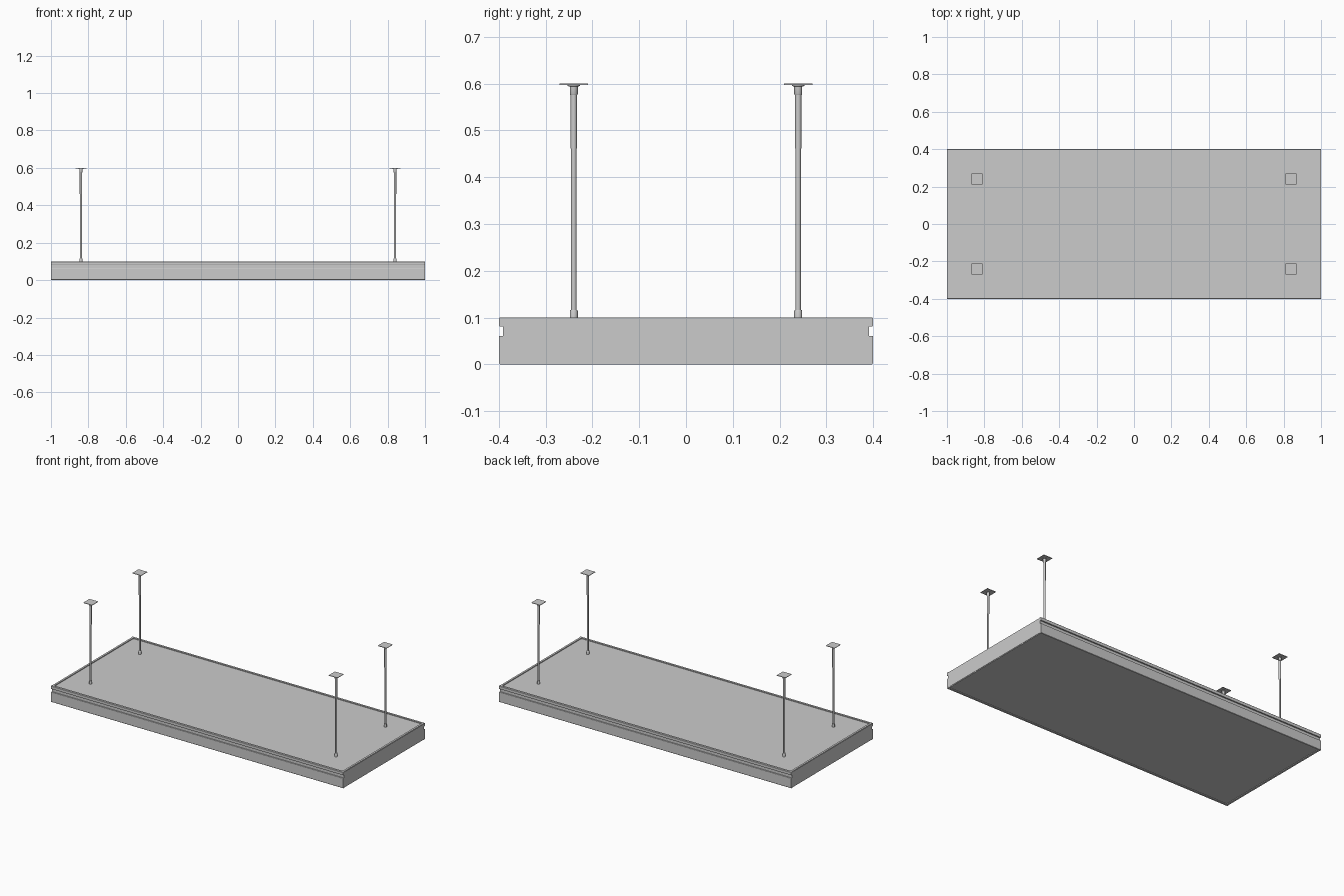
import bpy, bmesh
from math import pi

if "Cube" in bpy.data.objects:
    bpy.data.objects.remove(bpy.data.objects["Cube"])


def make_object(name, bm, smooth=False):
    bmesh.ops.recalc_face_normals(bm, faces=bm.faces)
    mesh = bpy.data.meshes.new(name)
    bm.to_mesh(mesh)
    bm.free()
    obj = bpy.data.objects.new(name, mesh)
    bpy.context.collection.objects.link(obj)
    if smooth:
        bpy.ops.object.select_all(action='DESELECT')
        obj.select_set(True)
        bpy.context.view_layer.objects.active = obj
        bpy.ops.object.shade_smooth_by_angle(angle=pi / 6)
    return obj


def box(name, x0, x1, y0, y1, z0, z1):
    bm = bmesh.new()
    bmesh.ops.create_cube(bm, size=1)
    for v in bm.verts:
        v.co = ((x0 + x1) / 2 + v.co.x * (x1 - x0),
                (y0 + y1) / 2 + v.co.y * (y1 - y0),
                (z0 + z1) / 2 + v.co.z * (z1 - z0))
    return make_object(name, bm)


def extrude_x(name, profile, x0, x1):
    # profile is a closed list of (y, z) points
    bm = bmesh.new()
    face = bm.faces.new([bm.verts.new((x0, y, z)) for y, z in profile])
    res = bmesh.ops.extrude_face_region(bm, geom=[face])
    verts = [g for g in res['geom'] if isinstance(g, bmesh.types.BMVert)]
    bmesh.ops.translate(bm, verts=verts, vec=(x1 - x0, 0, 0))
    return make_object(name, bm)


def lathe(name, profile, x, y, sides=24):
    # profile is an open list of (radius, z) points from axis to axis
    bm = bmesh.new()
    pts = [bm.verts.new((r, 0, z)) for r, z in profile]
    edges = [bm.edges.new(p) for p in zip(pts, pts[1:])]
    bmesh.ops.spin(bm, geom=pts + edges, cent=(0, 0, 0), axis=(0, 0, 1),
                   angle=2 * pi, steps=sides)
    bmesh.ops.remove_doubles(bm, verts=bm.verts, dist=1e-5)
    bmesh.ops.translate(bm, verts=bm.verts, vec=(x, y, 0))
    return make_object(name, bm, smooth=True)


# Grooved side rails with small rounded corners
rail = [(0.386, 0), (0.398, 0), (0.4, 0.002), (0.4, 0.059), (0.399, 0.061),
        (0.391, 0.061), (0.391, 0.081), (0.399, 0.081), (0.4, 0.083),
        (0.4, 0.098), (0.398, 0.1), (0.386, 0.1)]
for side, label in ((-1, "front"), (1, "back")):
    extrude_x(label + "_rail", [(side * y, z) for y, z in rail], -1, 1)

# End plates between the rails, with thin frame lips above and below
for side, label in ((-1, "left"), (1, "right")):
    outer, inner, lip = side, side * 0.986, side * 0.998
    box(label + "_end_plate", min(outer, inner), max(outer, inner),
        -0.386, 0.386, 0.004, 0.097)
    box(label + "_top_lip", min(lip, inner), max(lip, inner),
        -0.386, 0.386, 0.097, 0.1)
    box(label + "_bottom_lip", min(lip, inner), max(lip, inner),
        -0.386, 0.386, 0, 0.004)

# Recessed top cover and lower diffuser
box("top_cover", -0.986, 0.986, -0.386, 0.386, 0.09, 0.095)
box("lower_diffuser", -0.986, 0.986, -0.386, 0.386, 0.004, 0.008)

# Four hangers: foot collar, two-part rod, upper collar and ceiling plate
foot = [(0, 0.095), (0.0085, 0.095), (0.0085, 0.114), (0.0075, 0.116), (0, 0.116)]
lower_rod = [(0, 0.112), (0.0058, 0.112), (0.0058, 0.461), (0, 0.461)]
upper_rod = [(0, 0.461), (0.0066, 0.461), (0.0066, 0.58), (0, 0.58)]
collar = [(0, 0.576), (0.0075, 0.576), (0.0085, 0.578), (0.0085, 0.594),
          (0.013, 0.595), (0.013, 0.598), (0, 0.598)]
for x in (-0.84, 0.84):
    for y in (-0.24, 0.24):
        lathe("hanger_foot", foot, x, y)
        lathe("hanger_lower_rod", lower_rod, x, y)
        lathe("hanger_upper_rod", upper_rod, x, y)
        lathe("hanger_collar", collar, x, y)
        box("ceiling_plate", x - 0.03, x + 0.03, y - 0.03, y + 0.03, 0.597, 0.6)
